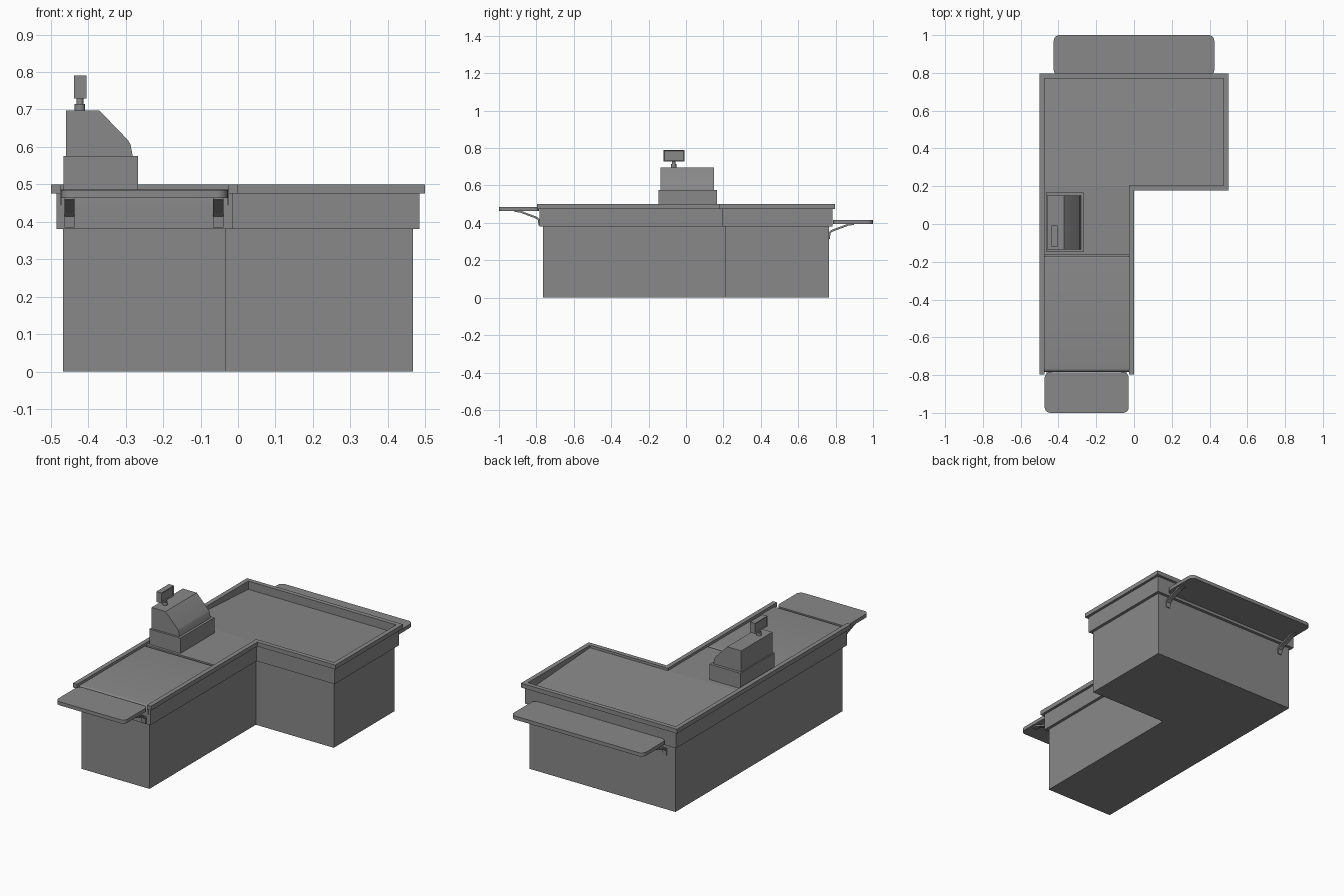
import bpy, bmesh, math
from mathutils import Vector

cube = bpy.data.objects.get("Cube")
if cube:
    bpy.data.objects.remove(cube, do_unlink=True)

grey = bpy.data.materials.new("plain grey")
grey.use_nodes = True
COLOUR = (0.25, 0.25, 0.25, 1)
grey.diffuse_color = COLOUR
grey.node_tree.nodes["Principled BSDF"].inputs["Base Color"].default_value = COLOUR


def finish(bm, name, smooth=False):
    bmesh.ops.recalc_face_normals(bm, faces=bm.faces)
    mesh = bpy.data.meshes.new(name)
    bm.to_mesh(mesh)
    bm.free()
    mesh.materials.append(grey)
    obj = bpy.data.objects.new(name, mesh)
    bpy.context.collection.objects.link(obj)
    if smooth:
        bpy.ops.object.select_all(action="DESELECT")
        obj.select_set(True)
        bpy.context.view_layer.objects.active = obj
        bpy.ops.object.shade_smooth_by_angle(angle=math.radians(35))
    return obj


def prism(name, points, axis, low, high, smooth=False):
    """Extrude a 2D outline along an axis: x takes (y, z), y takes (x, z), z takes (x, y)."""
    k = "xyz".index(axis)
    bm = bmesh.new()
    verts = []
    for p in points:
        co = list(p)
        co.insert(k, low)
        verts.append(bm.verts.new(co))
    face = bm.faces.new(verts)
    new = bmesh.ops.extrude_face_region(bm, geom=[face])["geom"]
    shift = Vector((0, 0, 0))
    shift[k] = high - low
    bmesh.ops.translate(bm, vec=shift, verts=[g for g in new if isinstance(g, bmesh.types.BMVert)])
    return finish(bm, name, smooth)


def rect(x0, x1, y0, y1):
    return [(x0, y0), (x1, y0), (x1, y1), (x0, y1)]


def box(name, x, y, z):
    return prism(name, rect(*x, *y), "z", *z)


def arc(cx, cy, r, start, end, steps=6):
    angles = [math.radians(start + (end - start) * i / steps) for i in range(steps + 1)]
    return [(cx + r * math.cos(a), cy + r * math.sin(a)) for a in angles]


def ell(d, front=None):
    """L-shaped counter outline, inset by d, from the front right corner round the back."""
    y0 = -0.797 + d if front is None else front
    return [(-0.5 + d, y0), (-0.5 + d, 0.797 - d), (0.5 - d, 0.797 - d),
            (0.5 - d, 0.177 + d), (-d, 0.177 + d), (-d, y0)]


def band(name, outer, inner, low, high, front):
    """Wall following the counter edge, open at the front."""
    return prism(name, ell(outer, front) + ell(inner, front)[::-1], "z", low, high)


# Counter cabinet, skirt and raised edge
prism("cabinet", ell(0.032), "z", 0, 0.39)
prism("skirt", ell(0.015), "z", 0.38, 0.445)
band("skirt_wall", 0.015, 0.026, 0.44, 0.48, -0.782)
band("edge_rim", 0, 0.026, 0.475, 0.5, -0.797)

# Conveyor belt with rounded ends
R, TOP = 0.02, 0.486
belt = (arc(-0.764, TOP - R, R, 180, 90) + arc(-0.18, TOP - 0.01, 0.01, 90, 0)
        + [(-0.17, 0.44), (-0.784, 0.44)])
prism("conveyor_belt", belt, "x", -0.473, -0.027, True)

# Counter deck, sloping down towards the bagging end
deck = [(-0.162, 0.44), (-0.162, TOP), (0.2, TOP), (0.772, 0.452), (0.772, 0.44)]
prism("counter_deck", deck, "x", -0.474, -0.026)
prism("bagging_deck", [(0.203, 0.44)] + deck[2:], "x", -0.026, 0.474)


def shelf(name, x0, x1, y0, y1, z, r=0.03):
    outline = (arc(x0 + r, y0 + r, r, 180, 270) + arc(x1 - r, y0 + r, r, 270, 360)
               + arc(x1 - r, y1 - r, r, 0, 90) + arc(x0 + r, y1 - r, r, 90, 180))
    prism(name, outline, "z", z - 0.021, z, True)


def bracket(name, x, side, wall, z):
    """Bent strap from the wall to the underside of a shelf."""
    y = lambda out: side * (wall + out)
    strap = [(y(0), z - 0.1), (y(0.007), z - 0.1), (y(0.009), z - 0.071), (y(0.02), z - 0.062),
             (y(0.105), z - 0.03), (y(0.135), z - 0.026), (y(0.135), z - 0.019),
             (y(0.1), z - 0.021), (y(0.012), z - 0.054), (y(0), z - 0.066)]
    prism(name, strap, "x", x - 0.014, x + 0.014)


# Fold-out shelves on their brackets
shelf("front_shelf", -0.473, -0.028, -1, -0.785, 0.485)
shelf("back_shelf", -0.425, 0.425, 0.785, 1, 0.415)
for side, x in (("right", -0.45), ("left", -0.053)):
    bracket("front_bracket_" + side, x, -1, 0.782, 0.485)
for side, x in (("right", -0.4), ("left", 0.4)):
    bracket("back_bracket_" + side, x, 1, 0.763, 0.415)

# Cash register
box("cash_drawer", (-0.466, -0.267), (-0.147, 0.167), (0.45, 0.575))
profile = [(-0.46, 0.57), (-0.46, 0.697), (-0.37, 0.697), (-0.293, 0.617),
           (-0.287, 0.606), (-0.28, 0.57)]
prism("register_body", profile, "y", -0.135, 0.151, True)

# Customer display on its stem
for name, r, low, high in (("display_foot", 0.014, 0.69, 0.715), ("display_stem", 0.009, 0.71, 0.735)):
    prism(name, arc(-0.422, -0.066, r, 0, 337.5, 15), "z", low, high, True)
display = box("display_screen", (-0.438, -0.405), (-0.121, -0.008), (0.729, 0.79))
bm = bmesh.new()
bm.from_mesh(display.data)
panes = [f for f in bm.faces if abs(f.normal.x) > 0.9]
bmesh.ops.inset_individual(bm, faces=panes, thickness=0.008, depth=-0.004)
bm.to_mesh(display.data)
bm.free()
